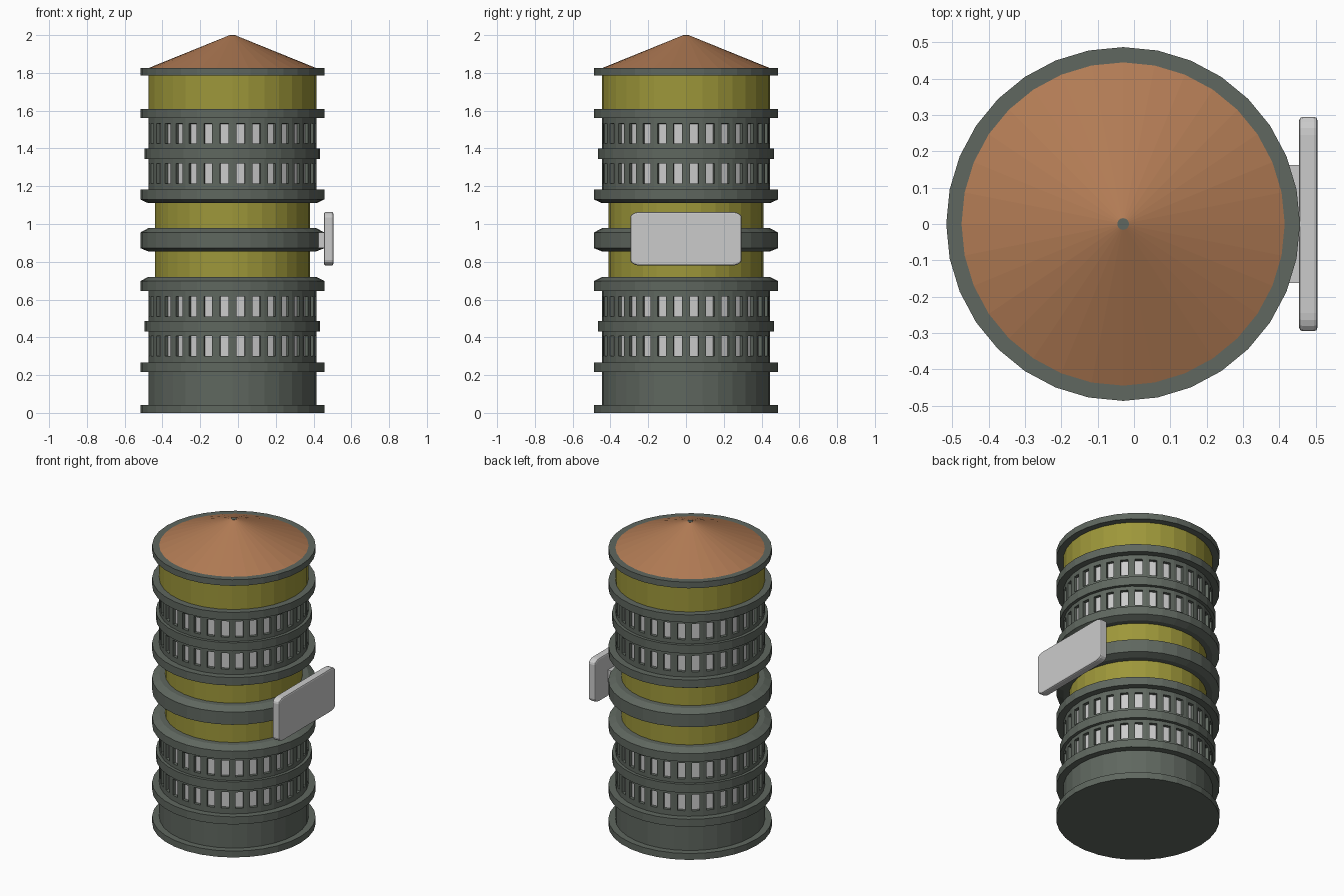
import bpy, bmesh
from math import sin, cos, pi
from mathutils import Vector

if "Cube" in bpy.data.objects:
    bpy.data.objects.remove(bpy.data.objects["Cube"])

SIDES = 32
CX = -0.03


def material(name, rgb):
    m = bpy.data.materials.new(name)
    m.diffuse_color = (*rgb, 1)
    m.use_nodes = True
    m.node_tree.nodes["Principled BSDF"].inputs["Base Color"].default_value = m.diffuse_color
    return m


DARK = material("dark_metal", (0.115, 0.136, 0.115))
YELLOW = material("olive_yellow", (0.34, 0.31, 0.042))
BROWN = material("roof_brown", (0.445, 0.2, 0.09))
PANE = material("pane_grey", (0.8, 0.8, 0.8))


def finish(name, bm, mats=()):
    bmesh.ops.recalc_face_normals(bm, faces=bm.faces)
    me = bpy.data.meshes.new(name)
    bm.to_mesh(me)
    bm.free()
    for m in mats:
        me.materials.append(m)
    ob = bpy.data.objects.new(name, me)
    bpy.context.collection.objects.link(ob)
    return ob


def lathe(name, profile, mat, cap_bottom=False, cap_top=False, windows=()):
    """Revolve (radius, z) points; rows named in windows get recessed panes."""
    corners = [Vector((cos(2 * pi * i / SIDES), sin(2 * pi * i / SIDES), 0)) for i in range(SIDES)]
    dirs = []
    for i, a in enumerate(corners):
        b = corners[(i + 1) % SIDES]
        dirs.append(a)
        if windows:
            dirs += [a.lerp(b, 0.24), a.lerp(b, 0.76)]
    n = len(dirs)
    bm = bmesh.new()
    rings = [[bm.verts.new((CX + d.x * r, d.y * r, z)) for d in dirs] for r, z in profile]
    panes = []
    for k in range(len(rings) - 1):
        lo, hi = rings[k], rings[k + 1]
        for i in range(n):
            j = (i + 1) % n
            f = bm.faces.new((lo[i], lo[j], hi[j], hi[i]))
            if profile[k][1] in windows and i % 3 == 1:
                panes.append(f)
    if cap_bottom:
        bm.faces.new(rings[0][::-1])
    if cap_top:
        bm.faces.new(rings[-1])
    if panes:
        bm.normal_update()
        bmesh.ops.inset_individual(bm, faces=panes, thickness=0.0005, depth=-0.02)
        for f in panes:
            f.material_index = 1
    return finish(name, bm, (mat, PANE))


R, W, M, Y = 0.487, 0.445, 0.465, 0.41  # ring, wall, mid ring, waist radii

# Lower drum with two window rows
lathe("lower_drum", [
    (R, 0), (R, 0.042), (W, 0.042), (W, 0.217), (R, 0.217), (R, 0.267), (W, 0.267),
    (W, 0.302), (W, 0.408), (W, 0.43), (M, 0.43), (M, 0.486), (W, 0.486),
    (W, 0.51), (W, 0.616), (W, 0.645), (R, 0.645), (R, 0.698), (W, 0.72), (Y, 0.72),
], DARK, cap_bottom=True, windows=(0.302, 0.51))

# Waist: two yellow walls either side of the middle ring
lathe("lower_waist_wall", [(Y, 0.72), (Y, 0.855)], YELLOW)
lathe("middle_ring", [(Y, 0.855), (W, 0.855), (R, 0.872), (R, 0.955), (W, 0.978), (Y, 0.978)], DARK)
lathe("upper_waist_wall", [(Y, 0.978), (Y, 1.11)], YELLOW)

# Upper drum with two window rows
lathe("upper_drum", [
    (Y, 1.11), (W, 1.11), (R, 1.13), (R, 1.182), (W, 1.182), (W, 1.215), (W, 1.321),
    (W, 1.345), (M, 1.345), (M, 1.4), (W, 1.4), (W, 1.425), (W, 1.531),
    (W, 1.56), (R, 1.56), (R, 1.61), (W, 1.61),
], DARK, windows=(1.215, 1.425))

# Top wall, eave and conical roof
lathe("top_wall", [(W, 1.61), (W, 1.785)], YELLOW)
lathe("eave_ring", [(W, 1.785), (R, 1.785), (R, 1.825), (W, 1.825)], DARK)
lathe("roof", [(W, 1.825), (0.016, 1.999)], BROWN)
lathe("roof_tip", [(0.016, 1.998), (0.016, 2.0)], DARK, cap_top=True)

# Sign plate with rounded corners
bm = bmesh.new()
outline = []
for q, (sy, sz) in enumerate([(1, 1), (-1, 1), (-1, -1), (1, -1)]):
    for s in range(5):
        a = (q + s / 4) * pi / 2
        outline.append(bm.verts.new((0.455, sy * 0.245 + 0.05 * cos(a), 0.922 + sz * 0.112 + 0.03 * sin(a))))
face = bm.faces.new(outline)
ext = bmesh.ops.extrude_face_region(bm, geom=[face])["geom"]
bmesh.ops.translate(bm, vec=(0.05, 0, 0), verts=[g for g in ext if isinstance(g, bmesh.types.BMVert)])
plate = finish("sign_plate", bm)
bev = plate.modifiers.new("soft_edges", "BEVEL")
bev.width, bev.segments = 0.009, 2
bev.limit_method, bev.angle_limit = 'ANGLE', 1.0

# Bracket joining the plate to the middle ring
bm = bmesh.new()
bmesh.ops.create_cube(bm, size=1)
bmesh.ops.scale(bm, vec=(0.06, 0.325, 0.08), verts=bm.verts)
bmesh.ops.translate(bm, vec=(0.428, 0, 0.914), verts=bm.verts)
finish("sign_bracket", bm)
